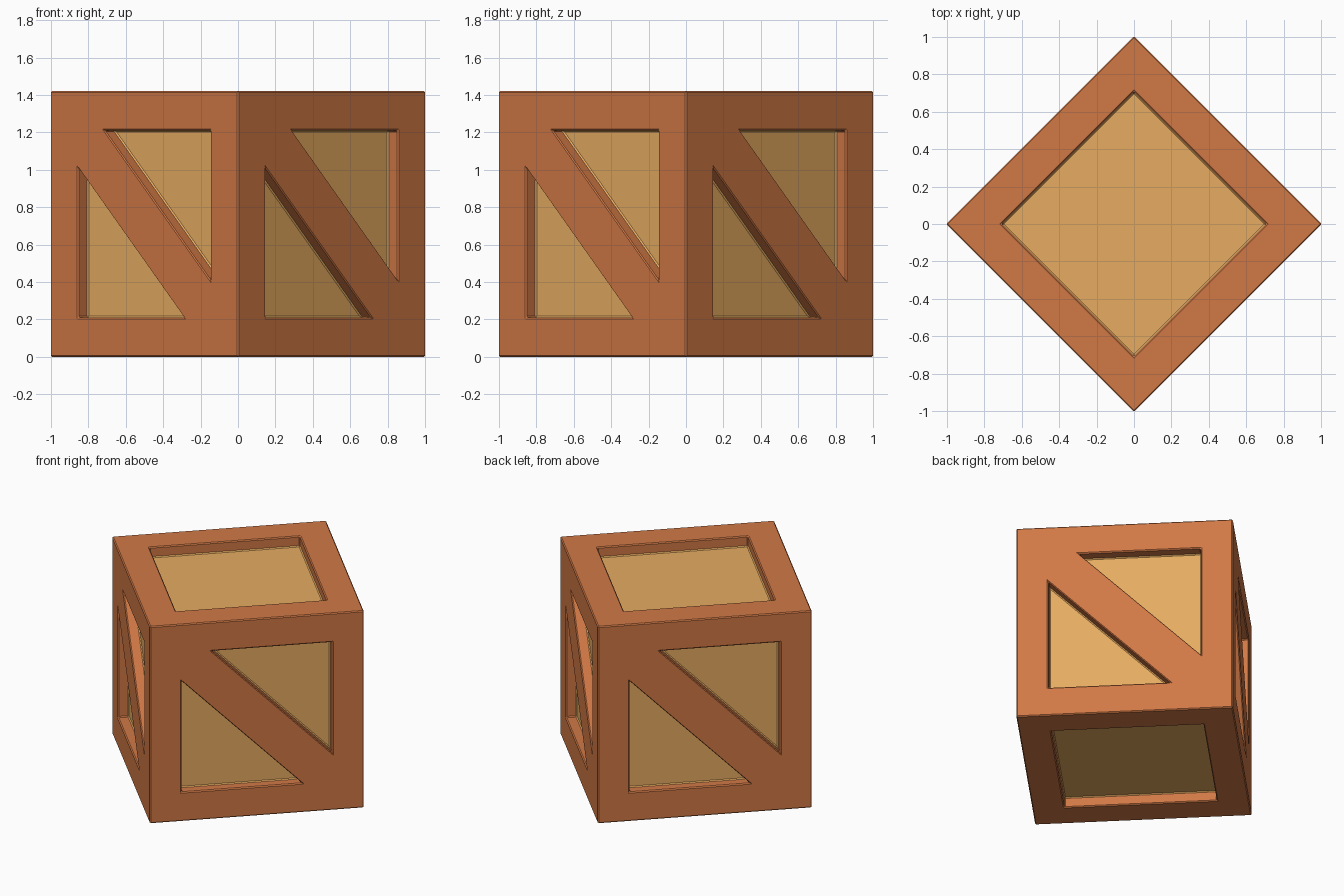
import bpy, bmesh, math
from mathutils import Matrix, Vector

if "Cube" in bpy.data.objects:
    bpy.data.objects.remove(bpy.data.objects["Cube"])

A, I, K = 0.7105, 0.5, 0.3     # half size, half opening, brace cut
DEPTH, BEVEL = 0.075, 0.007

CORNERS = [(-A, -A), (A, -A), (A, A), (-A, A)]
INNER = [(-I, -I), (I, -I), (I, I), (-I, I)]
LOW = [(-I, -I), (K, -I), (-I, K)]
HIGH = [(I, I), (-K, I), (I, -K)]
D, C, B, T = CORNERS

# End faces: square border; side faces: border with a diagonal brace
SQUARE = [[CORNERS[i], CORNERS[(i + 1) % 4], INNER[(i + 1) % 4], INNER[i]] for i in range(4)]
BRACED = [[D, C, LOW[1], LOW[0]], [D, LOW[0], LOW[2], T],
          [T, HIGH[1], HIGH[0], B], [B, HIGH[0], HIGH[2], C],
          [T, LOW[2], LOW[1], C, HIGH[2], HIGH[1]]]

bm = bmesh.new()


def add_face(points, mat, index):
    face = bm.faces.new([bm.verts.new(mat @ Vector(p)) for p in points])
    face.material_index = index


def add_side(mat, border, openings):
    for poly in border:
        add_face([(x, y, A) for x, y in poly], mat, 0)
    for hole in openings:
        # Recess walls and sunken panel
        for p, q in zip(hole, hole[1:] + hole[:1]):
            add_face([(*p, A), (*q, A), (*q, A - DEPTH), (*p, A - DEPTH)], mat, 0)
        add_face([(x, y, A - DEPTH) for x, y in hole], mat, 1)


centre = Matrix.Translation((0, 0, A))
for k in range(4):
    turn = Matrix.Rotation(math.radians(45 + 90 * k), 4, 'Z')
    add_side(centre @ turn @ Matrix.Rotation(math.pi / 2, 4, 'X'), BRACED, [LOW, HIGH])
for flip in (0, math.pi):
    turn = Matrix.Rotation(math.pi / 4, 4, 'Z') @ Matrix.Rotation(flip, 4, 'X')
    add_side(centre @ turn, SQUARE, [INNER])

bmesh.ops.remove_doubles(bm, verts=bm.verts, dist=0.0005)
bmesh.ops.recalc_face_normals(bm, faces=bm.faces)

# Crate object
mesh = bpy.data.meshes.new("crate")
bm.to_mesh(mesh)
bm.free()
crate = bpy.data.objects.new("crate", mesh)
bpy.context.collection.objects.link(crate)

for name, color in (("frame_wood", (0.64, 0.19, 0.06, 1)), ("panel_wood", (0.79, 0.41, 0.12, 1))):
    material = bpy.data.materials.new(name)
    material.diffuse_color = color
    material.use_nodes = True
    material.node_tree.nodes["Principled BSDF"].inputs["Base Color"].default_value = material.diffuse_color
    mesh.materials.append(material)

# Slightly chamfered edges
bevel = crate.modifiers.new("edge_chamfer", 'BEVEL')
bevel.width = BEVEL
bevel.segments = 1
bevel.limit_method = 'ANGLE'
